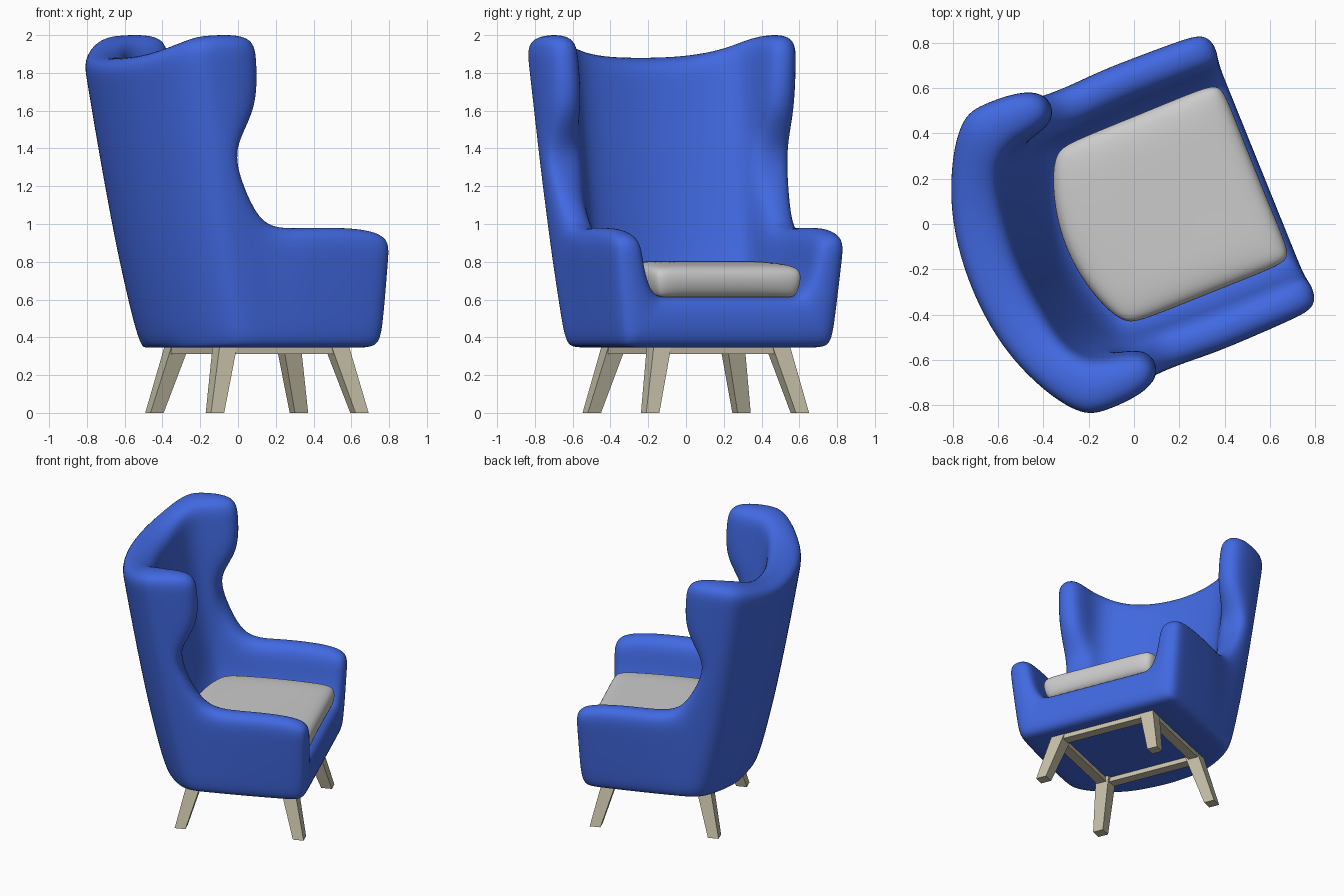
import bpy, bmesh
from math import radians
from mathutils import Matrix, Vector

if "Cube" in bpy.data.objects:
    bpy.data.objects.remove(bpy.data.objects["Cube"])

# The whole chair is modelled facing +x, then turned
TURN = Matrix.Translation((-0.004, 0.01, 0)) @ Matrix.Rotation(radians(22), 4, 'Z')


def material(name, rgb):
    m = bpy.data.materials.new(name)
    m.diffuse_color = (*rgb, 1)
    m.use_nodes = True
    m.node_tree.nodes["Principled BSDF"].inputs["Base Color"].default_value = m.diffuse_color
    return m


def finish(name, bm, mat=None, smooth=True):
    bmesh.ops.remove_doubles(bm, verts=bm.verts, dist=1e-5)
    bmesh.ops.recalc_face_normals(bm, faces=bm.faces)
    me = bpy.data.meshes.new(name)
    bm.transform(TURN)
    bm.to_mesh(me)
    bm.free()
    ob = bpy.data.objects.new(name, me)
    bpy.context.collection.objects.link(ob)
    if mat:
        me.materials.append(mat)
    for p in me.polygons:
        p.use_smooth = smooth
    return ob


def subsurf(ob, levels):
    mod = ob.modifiers.new("smooth", 'SUBSURF')
    mod.levels = mod.render_levels = levels


blue = material("blue_fabric", (0.053, 0.141, 0.753))
wood = material("pale_wood", (0.58, 0.54, 0.40))

# ---- Shell: columns from arm front to back centre, (u, v) at bottom and at top
OUTER = [((.61, .585), (.655, .74)), ((.50, .605), (.53, .75)), ((.27, .615), (.30, .75)),
         ((.10, .62), (.11, .75)), ((-.1, .62), (-.17, .715)), ((-.19, .62), (-.42, .735)),
         ((-.27, .575), (-.53, .715)), ((-.37, .43), (-.655, .555)),
         ((-.445, .26), (-.755, .33)), ((-.475, .08), (-.79, .10))]
INNER = [((.61, .43), (.655, .58)), ((.50, .43), (.53, .58)), ((.27, .43), (.30, .58)),
         ((.10, .43), (.11, .58)), ((-.1, .43), (-.17, .54)), ((-.14, .43), (-.34, .52)),
         ((-.18, .40), (-.44, .47)), ((-.22, .31), (-.50, .37)),
         ((-.26, .19), (-.53, .22)), ((-.28, .06), (-.55, .07))]
Z_OUT = [.345, .48, .80, .985, 1.2, 1.4, 1.6, 1.85, 2.008]
Z_IN = [.615, .665, .80, .985, 1.2, 1.4, 1.6, 1.85, 2.008]
WING_U = [-.06, -.07, -.08, -.09, -.22, -.29, -.13, -.135, -.155]
SEAT_FLARE = {0: .84, 1: .95}
TOP = [2.008] * 6 + [1.995, 1.935, 1.895, 1.885]
N, J, ARM, WING = 19, 8, 3, 4


def shell_point(i, j, cols, zs):
    c = min(i, N - i)
    z = zs[j]
    if j > ARM:
        z = .985 + (z - .985) * (TOP[c] - .985) / (2.008 - .985)
    t = ((z - .345) / 1.55) ** .8
    if j == ARM and c < 3:
        z = (.925, .98, .99)[c]
    (u0, v0), (u1, v1) = cols[c]
    u, v = u0 + (u1 - u0) * t, v0 + (v1 - v0) * t
    if c == WING:
        u = WING_U[j]
    if cols is INNER:
        if c == WING and j in (4, 5):
            v += .065
        flare = SEAT_FLARE.get(j, 1)
        v *= flare
        if c > WING:
            u *= flare
    return Vector((u, v if i < N / 2 else -v, z))


bm = bmesh.new()
O, I = {}, {}
for i in range(N + 1):
    for j in range(J + 1):
        if j <= ARM or WING <= i <= N - WING:
            O[i, j] = bm.verts.new(shell_point(i, j, OUTER, Z_OUT))
            I[i, j] = bm.verts.new(shell_point(i, j, INNER, Z_IN))
rim = {}
for i in range(N):
    for j in range(J):
        q = [(i, j), (i + 1, j), (i + 1, j + 1), (i, j + 1)]
        if all(k in O for k in q) and (j < ARM or WING <= i < N - WING):
            bm.faces.new([O[k] for k in q])
            bm.faces.new([I[k] for k in q])
            for a, b in zip(q, q[1:] + q[:1]):
                rim[frozenset((a, b))] = rim.get(frozenset((a, b)), 0) + 1
for e, count in rim.items():
    a, b = tuple(e)
    if count == 1 and not (a[1] == 0 and b[1] == 0):
        bm.faces.new((O[a], O[b], I[b], I[a]))


# Underside, seat platform and front panel span between paired columns
def span(a, b):
    mids = [bm.verts.new(a.co.lerp(b.co, f)) for f in (.07, .93)]
    return [a, *mids, b]


def strip(r, s):
    for k in range(3):
        bm.faces.new((r[k], r[k + 1], s[k + 1], s[k]))


half = range((N + 1) // 2)
under = [span(O[i, 0], O[N - i, 0]) for i in half[:-1]]
deck = [span(I[i, 0], I[N - i, 0]) for i in half[:-1]]
for rows, side in ((under, O), (deck, I)):
    for r, s in zip(rows, rows[1:]):
        strip(r, s)
    m = half[-1]
    r = rows[-1]
    bm.faces.new((r[0], r[1], r[2], r[3], side[m + 1, 0], side[m, 0]))
strip(under[0], deck[0])
subsurf(finish("upholstered_shell", bm, blue), 3)

# ---- Seat cushion: bulged sheet with curved back edge, thickened and smoothed
bm = bmesh.new()
grid = []
for s in (0, .14, .5, .86, 1):
    row = []
    for f in (-1, -.78, -.4, 0, .4, .78, 1):
        back = -.345 + .13 * f * f
        edge = s in (0, 1) or abs(f) == 1
        z = .765 if edge else .797 + .012 * (s == .5)
        half_width = .45
        corner = .96 if s in (0, 1) and abs(f) == 1 else 1
        u = (back + (.61 - back) * s - .15) * corner + .15
        row.append(bm.verts.new((u, half_width * corner * f + .005, z)))
    grid.append(row)
for r, s in zip(grid, grid[1:]):
    for k in range(6):
        bm.faces.new((r[k], s[k], s[k + 1], r[k + 1]))
for f in bm.faces:
    f.normal_update()
cushion = finish("seat_cushion", bm)
if cushion.data.polygons[0].normal.z < 0:
    cushion.data.flip_normals()
sol = cushion.modifiers.new("thickness", 'SOLIDIFY')
sol.thickness, sol.offset = .175, -1
subsurf(cushion, 3)


# ---- Wooden base: splayed tapered legs and a rectangular frame
def loft(bm, lower, upper):
    """Box between two rectangles given as (u0, u1, v0, v1, z)."""
    rings = [[bm.verts.new((r[a], r[b], r[4])) for a, b in ((0, 2), (1, 2), (1, 3), (0, 3))]
             for r in (lower, upper)]
    bm.faces.new(rings[0])
    bm.faces.new(rings[1])
    for k in range(4):
        n = (k + 1) % 4
        bm.faces.new((rings[0][k], rings[0][n], rings[1][n], rings[1][k]))


U0, U1, V = -.257, .48, .388
for end, foot_u, top_u, d in (("front", .5625, U1, -1), ("back", -.3375, U0, 1)):
    for side, s in (("left", 1), ("right", -1)):
        bm = bmesh.new()
        loft(bm, (foot_u, foot_u + d * .075, s * .465, s * .39, 0),
             (top_u, top_u + d * .10, s * V, s * (V - .10), .357))
        finish(f"{end}_{side}_leg", bm, wood, False)

W, ZL, ZH = .07, .312, .356
for name, box in (("front_rail", (U1 - W, U1, -V, V)), ("back_rail", (U0, U0 + W, -V, V)),
                  ("left_rail", (U0, U1, V - W, V)), ("right_rail", (U0, U1, -V, W - V))):
    bm = bmesh.new()
    loft(bm, (*box, ZL), (*box, ZH))
    finish(name, bm, wood, False)
